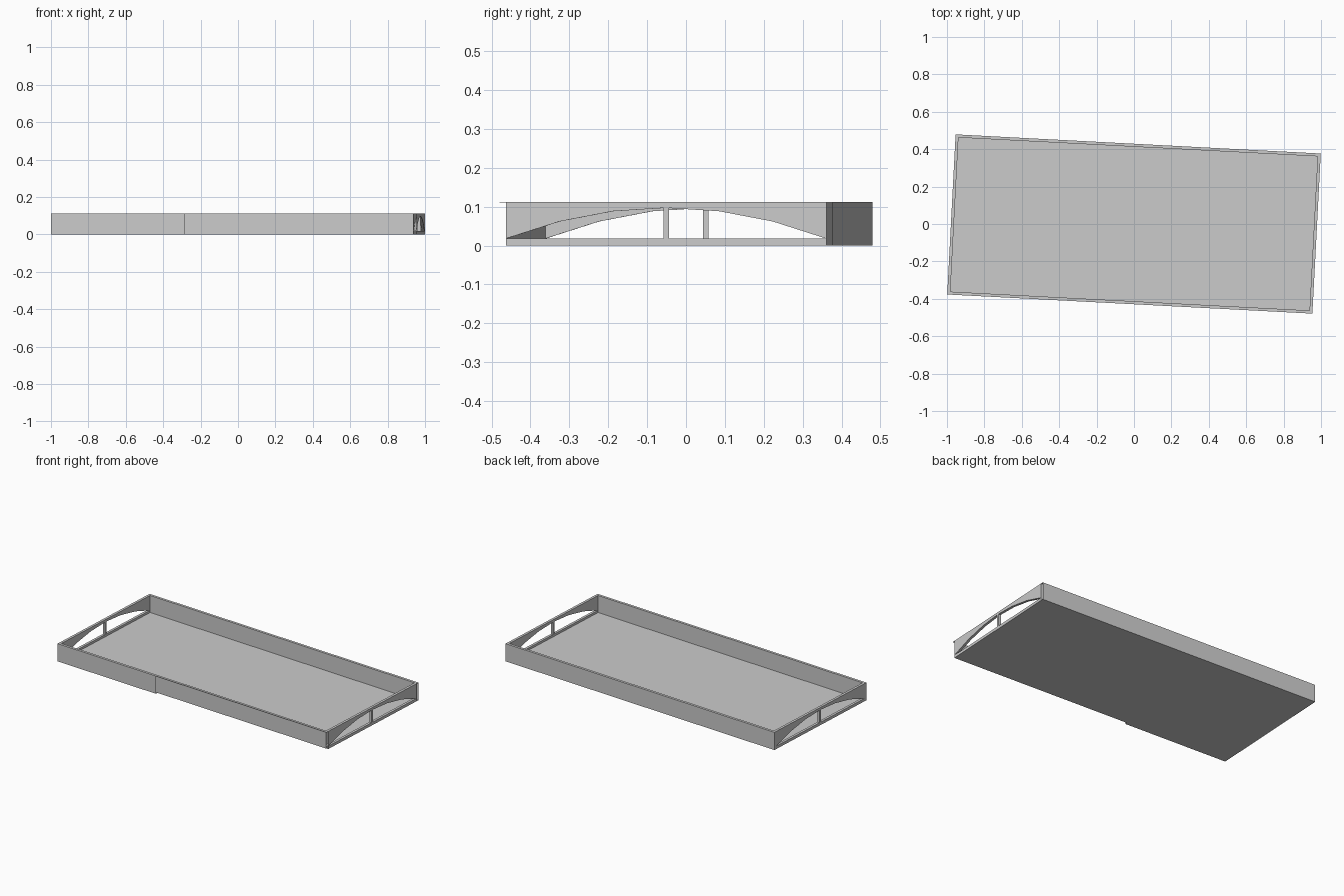
import bpy, bmesh, math
from mathutils import Vector

cube = bpy.data.objects.get("Cube")
if cube:
    bpy.data.objects.remove(cube, do_unlink=True)

L, W, H, T = 0.9775, 0.4285, 0.112, 0.016   # half length, half width, height, board
RAIL, CROWN = 0.018, 0.097                  # handle opening, bottom and top
SEAM = -0.261                               # where the front cladding stops
TURN = math.radians(-3)

grey = bpy.data.materials.new("plain_grey")
grey.use_nodes = True
grey.diffuse_color = (0.6, 0.6, 0.6, 1)
grey.node_tree.nodes["Principled BSDF"].inputs["Base Color"].default_value = grey.diffuse_color


def prism(name, profile, x0, x1, open_dirs=()):
    """Extrude a (y, z) profile along x; leave out faces pointing in open_dirs."""
    bm = bmesh.new()
    base = bm.faces.new([bm.verts.new((x0, y, z)) for y, z in profile])
    out = bmesh.ops.extrude_face_region(bm, geom=[base], use_keep_orig=True)
    moved = [g for g in out["geom"] if isinstance(g, bmesh.types.BMVert)]
    bmesh.ops.translate(bm, verts=moved, vec=(x1 - x0, 0, 0))
    bmesh.ops.recalc_face_normals(bm, faces=bm.faces)
    bm.normal_update()
    gone = [f for f in bm.faces
            if any(f.normal.dot(Vector(d)) > 0.99 for d in open_dirs)]
    bmesh.ops.delete(bm, geom=gone, context="FACES")
    mesh = bpy.data.meshes.new(name)
    bm.to_mesh(mesh)
    bm.free()
    mesh.materials.append(grey)
    obj = bpy.data.objects.new(name, mesh)
    obj.rotation_euler.z = TURN
    bpy.context.collection.objects.link(obj)
    return obj


def box(name, x0, x1, y0, y1, z0, z1, open_dirs=()):
    return prism(name, [(y0, z0), (y1, z0), (y1, z1), (y0, z1)], x0, x1, open_dirs)


LEFT, FRONT, BACK, DOWN = (1, 0, 0), (0, -1, 0), (0, 1, 0), (0, 0, -1)
inner = W - T

# Floor panel
box("floor", T - L, L - T, -inner, inner, 0, 0.004)

# Long walls; the front one loses its outer cladding beyond the seam
box("back_wall", -L, L, inner, W, 0, H, [LEFT])
box("front_wall_clad", -L, SEAM, -W, -inner, 0, H, [LEFT])
box("front_wall_open", SEAM, L - T, -inner - 0.001, -inner, 0, H)
box("front_rim", SEAM, L, -W, -inner, H - 0.001, H)

# End panels with an arched opening, a bottom rail and a centre post
STEPS = 6
arch = []
for i in range(STEPS + 1):
    u = 2 * i / STEPS - 1
    arch.append((u * inner, CROWN - (CROWN - RAIL) * u * u))
arch += [(inner, H), (-inner, H)]
for side, x0 in (("left", L - T), ("right", -L)):
    x1 = x0 + T
    prism(side + "_arch", arch, x0, x1, [FRONT, BACK])
    box(side + "_rail", x0, x1, -inner, inner, 0, RAIL, [FRONT, BACK])
    box(side + "_post", x0, x1, -0.007, 0.007, RAIL, CROWN)

# Top rim across the open corner
box("left_corner_rim", L - T, L, inner, W, H - 0.001, H)
